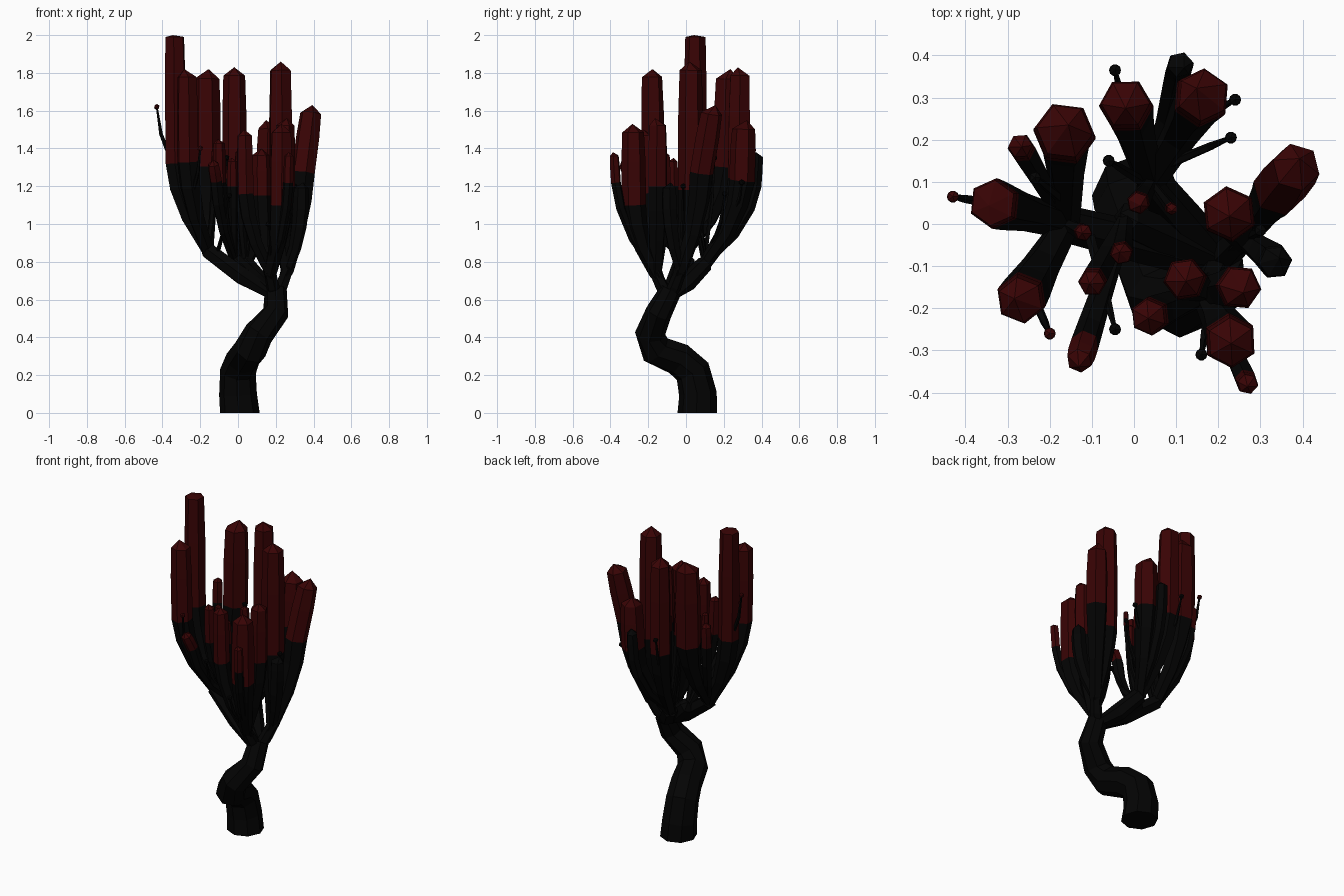
import bpy
import bmesh
import math
import random
from mathutils import Vector

random.seed(4)

default_cube = bpy.data.objects.get("Cube")
if default_cube:
    bpy.data.objects.remove(default_cube, do_unlink=True)


def make_material(name, colour):
    material = bpy.data.materials.new(name)
    material.use_nodes = True
    material.diffuse_color = (*colour, 1)
    shader = material.node_tree.nodes["Principled BSDF"]
    shader.inputs["Base Color"].default_value = (*colour, 1)
    shader.inputs["Roughness"].default_value = 0.9
    return material


charcoal = make_material("charcoal bark", (0.001, 0.001, 0.001))
crimson = make_material("dark crimson", (0.04, 0.001, 0.0013))


def tube(name, points, radii, sides=6, red_from=None, peak=0.0):
    """Sweep a polygon along points; rings from index red_from up are red."""
    bm = bmesh.new()
    points = [Vector(p) for p in points]
    turn = random.uniform(0, math.pi)
    rings = []
    for i, (centre, radius) in enumerate(zip(points, radii)):
        before, after = points[max(i - 1, 0)], points[min(i + 1, len(points) - 1)]
        tangent = (after - before).normalized()
        if i == 0:
            tangent = Vector((0, 0, 1))
        rotation = Vector((0, 0, 1)).rotation_difference(tangent)
        ring = []
        for s in range(sides):
            angle = turn + math.tau * s / sides
            offset = Vector((math.cos(angle), math.sin(angle), 0)) * radius
            ring.append(bm.verts.new(centre + rotation @ offset))
        rings.append(ring)
    for i, (low, high) in enumerate(zip(rings, rings[1:])):
        for s in range(sides):
            n = (s + 1) % sides
            face = bm.faces.new((low[s], low[n], high[n], high[s]))
            face.material_index = int(red_from is not None and i >= red_from)
    bm.faces.new(rings[0][::-1])
    # Faceted crown with an off-centre peak, following the lean of the tip
    lean = (points[-1] - points[-2]).normalized() * peak
    wobble = Vector((random.uniform(-1, 1), random.uniform(-1, 1), 0)) * radii[-1] * 0.3
    apex = bm.verts.new(points[-1] + wobble + Vector((lean.x, lean.y, peak)))
    for s in range(sides):
        face = bm.faces.new((rings[-1][s], rings[-1][(s + 1) % sides], apex))
        face.material_index = int(red_from is not None)
    bmesh.ops.recalc_face_normals(bm, faces=bm.faces)
    mesh = bpy.data.meshes.new(name)
    bm.to_mesh(mesh)
    bm.free()
    mesh.materials.append(charcoal)
    mesh.materials.append(crimson)
    bpy.context.collection.objects.link(bpy.data.objects.new(name, mesh))


def knob(name, centre, radius, material):
    bm = bmesh.new()
    bmesh.ops.create_icosphere(bm, subdivisions=1, radius=radius)
    bmesh.ops.translate(bm, verts=bm.verts, vec=centre)
    mesh = bpy.data.meshes.new(name)
    bm.to_mesh(mesh)
    bm.free()
    mesh.materials.append(material)
    bpy.context.collection.objects.link(bpy.data.objects.new(name, mesh))


# Crooked trunk
tube("trunk",
     [(0.01, 0.06, 0), (0, 0.063, 0.1), (0, 0.035, 0.22), (0.025, -0.04, 0.285),
      (0.065, -0.16, 0.335), (0.11, -0.19, 0.42), (0.2, -0.145, 0.53), (0.2, -0.08, 0.65)],
     [0.105, 0.1, 0.095, 0.09, 0.088, 0.08, 0.07, 0.058], sides=8)

# Main limbs spreading from the crotch, each ending in a fork
crotch = Vector((0.2, -0.09, 0.61))
forks = {
    "right": Vector((-0.16, 0.0, 0.86)),
    "middle": Vector((-0.02, 0.01, 0.8)),
    "back": Vector((0.04, 0.1, 0.79)),
    "left": Vector((0.26, -0.03, 0.75)),
    "front": Vector((0.17, -0.16, 0.74)),
}
for name, end in forks.items():
    thick = 0.036 if name in ("left", "front") else 0.05
    middle = crotch.lerp(end, 0.5) - Vector((0, 0, 0.01))
    tube(f"{name}_limb", [crotch, middle, end], [thick, thick, thick * 0.9], peak=0.03)


def grow(name, fork, x, y, radius, top, bend, lean=0.96, red_from=None):
    """Branch from a fork, bending upright at the given height."""
    start = forks[fork]
    peak = 0.01 if top == 2 else radius * 0.7
    tip = Vector((x, y, top - peak))

    def along(share, z):
        point = start.lerp(tip, share)
        point.z = z
        return point

    rise = bend - start.z
    path = [crotch.lerp(start, 0.55), start,
            along(0.58 * lean, start.z + rise * 0.38),
            along(0.88 * lean, start.z + rise * 0.72),
            along(lean, bend),
            along((1.5 + lean) / 2.5, bend + (tip.z - bend) * 0.6), tip]
    sizes = [min(radius * k, limit) for k, limit in
             ((0.55, 0.026), (0.65, 0.036), (0.8, 0.045), (0.95, 0.057),
              (1, 1), (1, 1), (0.9, 1))]
    tube(name, path, sizes, red_from=red_from, peak=peak)


# Crystal branches: fork, tip x, tip y, radius, top height, height of red, lean
branches = [
    ("right", -0.335, 0.05, 0.06, 2, 1.32, 0.96),
    ("right", -0.165, 0.22, 0.074, 1.82, 1.3, 0.96),
    ("right", -0.27, -0.18, 0.06, 1.82, 1.33, 0.96),
    ("back", -0.02, 0.285, 0.064, 1.83, 1.24, 0.96),
    ("back", 0.163, 0.305, 0.068, 1.55, 1.23, 0.96),
    ("left", 0.225, 0.025, 0.066, 1.86, 1.18, 0.96),
    ("left", 0.385, 0.135, 0.064, 1.63, 1.27, 0.68),
    ("front", 0.23, -0.28, 0.064, 1.53, 1.1, 0.96),
    ("front", 0.27, -0.38, 0.027, 1.38, 1.22, 0.96),
    ("front", 0.25, -0.15, 0.054, 1.56, 1.2, 0.96),
    ("front", 0.12, -0.13, 0.052, 1.4, 1.15, 0.96),
    ("front", 0.035, -0.22, 0.046, 1.5, 1.16, 0.96),
    ("middle", -0.1, -0.14, 0.034, 1.45, 1.22, 0.96),
    ("middle", -0.13, -0.325, 0.034, 1.34, 1.23, 0.88),
    ("right", -0.27, 0.185, 0.032, 1.45, 1.3, 0.96),
    ("back", 0.01, 0.05, 0.028, 1.4, 1.25, 0.96),
    ("middle", -0.03, -0.07, 0.028, 1.35, 1.2, 0.96),
    ("right", -0.12, -0.02, 0.022, 1.4, 1.28, 0.96),
    ("back", 0.09, 0.035, 0.015, 1.35, 1.25, 0.96),
]
for number, branch in enumerate(branches, 1):
    grow(f"crystal_branch_{number}", *branch, red_from=4)

# Branches that stay dark to the tip
grow("bare_left_branch", "left", 0.335, -0.09, 0.042, 1.22, 1.08)
grow("bare_back_branch", "back", 0.11, 0.378, 0.034, 1.38, 1.2)

# Side twigs with small knobs: root on a limb, tip, knob colour
twigs = [
    ((-0.34, 0.05, 1.3), (-0.43, 0.065, 1.62), crimson),
    ((-0.16, 0.05, 0.92), (-0.235, 0.11, 1.3), charcoal),
    ((-0.01, 0.2, 1.0), (-0.045, 0.365, 1.35), charcoal),
    ((0.13, 0.24, 1.03), (0.24, 0.295, 1.22), charcoal),
    ((0.03, 0.12, 0.83), (0.23, 0.205, 1.16), charcoal),
    ((0.27, -0.03, 0.78), (0.3, -0.015, 1.2), charcoal),
    ((0.18, -0.17, 0.76), (0.16, -0.31, 1.0), charcoal),
    ((-0.11, -0.01, 0.84), (-0.045, -0.25, 1.15), charcoal),
    ((-0.25, -0.15, 1.12), (-0.2, -0.26, 1.4), crimson),
    ((0.02, 0.1, 0.82), (-0.06, 0.15, 1.35), charcoal),
]
for number, (root, tip, material) in enumerate(twigs, 1):
    root, tip = Vector(root), Vector(tip)
    middle = root.lerp(tip, 0.75)
    middle.z = root.lerp(tip, 0.55).z
    tube(f"twig_{number}", [root, middle, tip], [0.013, 0.01, 0.005], sides=5)
    knob(f"twig_knob_{number}", tip, 0.016, material)
